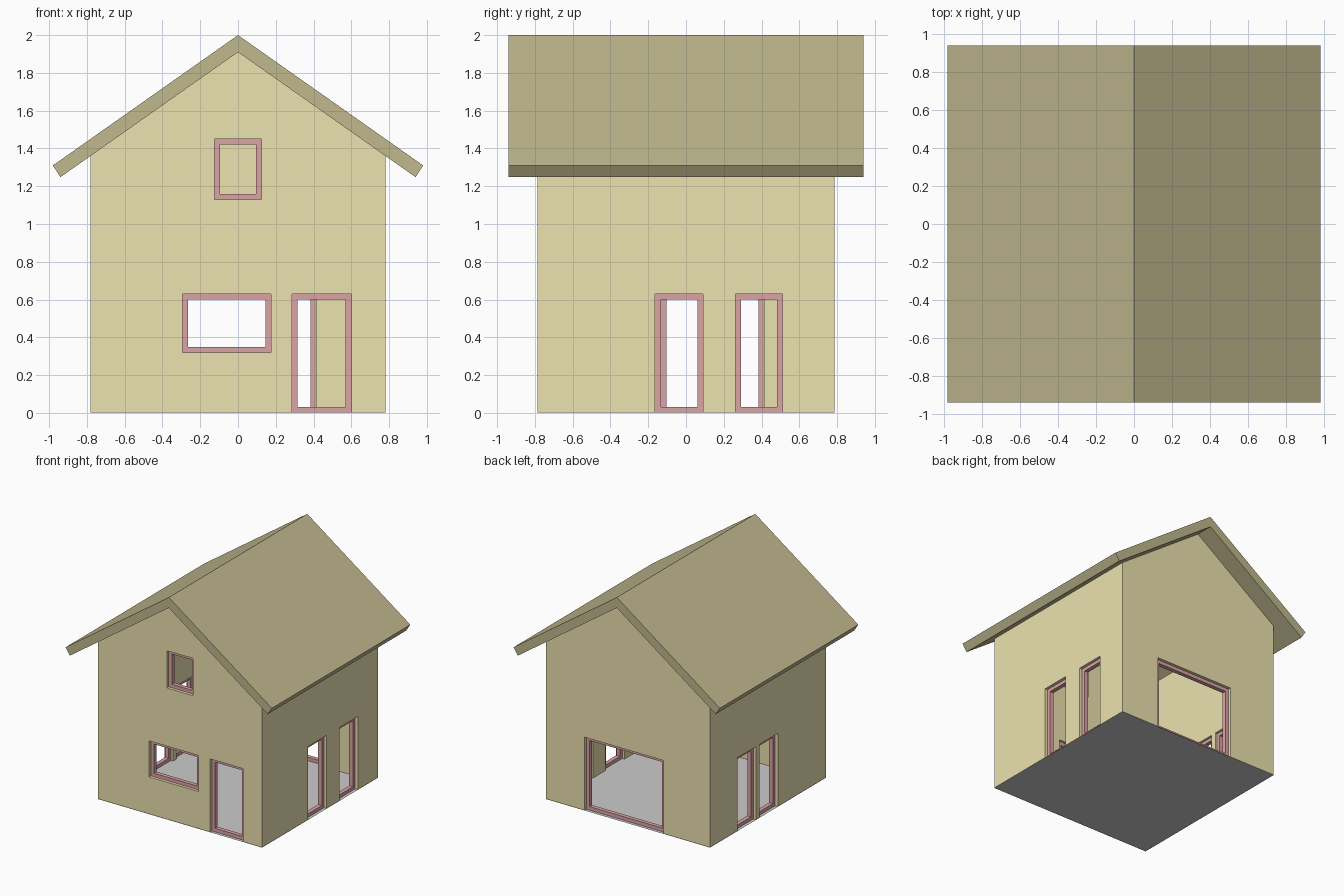
import bpy, bmesh

if "Cube" in bpy.data.objects:
    bpy.data.objects.remove(bpy.data.objects["Cube"])

W, D = 0.78, 0.787          # half width / half depth of the walls
T = 0.08                    # wall thickness
SLOPE = 0.704               # roof pitch
PEAK = 1.91                 # roof underside at the ridge
RECESS, FRAME_DEPTH, BAR = 0.025, 0.035, 0.03
BASE = 0.002                # walls sit just on the floor sheet


def material(name, rgb):
    m = bpy.data.materials.new(name)
    m.diffuse_color = (*rgb, 1)
    m.use_nodes = True
    m.node_tree.nodes["Principled BSDF"].inputs["Base Color"].default_value = m.diffuse_color
    return m


wall_mat = material("wall_yellow", (0.84, 0.76, 0.43))
roof_mat = material("roof_olive", (0.53, 0.48, 0.27))
frame_mat = material("frame_red", (0.71, 0.37, 0.38))


def finish(name, bm, mat=None):
    bmesh.ops.recalc_face_normals(bm, faces=bm.faces)
    me = bpy.data.meshes.new(name)
    bm.to_mesh(me)
    bm.free()
    ob = bpy.data.objects.new(name, me)
    bpy.context.collection.objects.link(ob)
    if mat:
        me.materials.append(mat)
    return ob


def prism(name, profile, half_depth, mat=None):
    """Extrude an x-z profile along y."""
    bm = bmesh.new()
    face = bm.faces.new([bm.verts.new((x, -half_depth, z)) for x, z in profile])
    ext = bmesh.ops.extrude_face_region(bm, geom=[face])["geom"]
    moved = [v for v in ext if isinstance(v, bmesh.types.BMVert)]
    bmesh.ops.translate(bm, verts=moved, vec=(0, 2 * half_depth, 0))
    return finish(name, bm, mat)


def add_box(bm, lo, hi):
    vs = bmesh.ops.create_cube(bm, size=1)["verts"]
    for v in vs:
        v.co = [(a + b) / 2 + c * (b - a) for a, b, c in zip(lo, hi, v.co)]


def cut(ob, cutter):
    mod = ob.modifiers.new("cut", 'BOOLEAN')
    mod.operation, mod.object, mod.solver = 'DIFFERENCE', cutter, 'EXACT'
    cutter.hide_render = True
    cutter.hide_set(True)


def gable(half, base, peak):
    eave = peak - SLOPE * half
    return [(-half, base), (half, base), (half, eave), (0, peak), (-half, eave)]


def wall_box(bm, side, u0, u1, z0, z1, d0, d1):
    """Box on a wall: u along the wall, d inward from its outer face."""
    axis, sign, half = {"front": (1, -1, D), "back": (1, 1, D),
                        "left": (0, -1, W), "right": (0, 1, W)}[side]
    a, b = sorted((sign * (half - d0), sign * (half - d1)))
    if axis == 1:
        add_box(bm, (u0, a, z0), (u1, b, z1))
    else:
        add_box(bm, (a, u0, z0), (b, u1, z1))


# Openings: name, side, start, end, bottom, top
openings = [
    ("front_window", "front", -0.295, 0.175, 0.32, 0.63),
    ("front_door", "front", 0.285, 0.60, 0, 0.63),
    ("upper_window", "front", -0.125, 0.125, 1.13, 1.45),
    ("patio_door", "back", -0.335, 0.413, 0, 0.63),
    ("right_door_a", "right", -0.163, 0.09, 0, 0.63),
    ("right_door_b", "right", 0.262, 0.512, 0, 0.63),
    ("left_door_a", "left", 0.165, 0.413, 0, 0.63),
    ("left_door_b", "left", -0.132, 0.118, 0, 0.63),
]

# Walls: hollow gabled shell
walls = prism("walls", gable(W, BASE, PEAK), D, wall_mat)
room = prism("room_cutter", gable(W - T, -0.2, PEAK + 0.05), D - T, wall_mat)
cut(walls, room)

# Cut the openings
bm = bmesh.new()
for _, side, u0, u1, z0, z1 in openings:
    wall_box(bm, side, u0, u1, z0 if z0 else -0.1, z1, -0.05, T + 0.03)
cut(walls, finish("opening_cutter", bm, wall_mat))

# Recessed frames
for name, side, u0, u1, z0, z1 in openings:
    z0 = max(z0, BASE)
    bm = bmesh.new()
    d = (RECESS, RECESS + FRAME_DEPTH)
    wall_box(bm, side, u0, u1, z0, z0 + BAR, *d)
    wall_box(bm, side, u0, u1, z1 - BAR, z1, *d)
    wall_box(bm, side, u0, u0 + BAR, z0 + BAR, z1 - BAR, *d)
    wall_box(bm, side, u1 - BAR, u1, z0 + BAR, z1 - BAR, *d)
    finish(name + "_frame", bm, frame_mat)

# Roof: two sloping slabs with square-cut eaves
prism("roof", [(0, 2), (0.98, 1.31), (0.94, 1.248), (0, PEAK),
               (-0.94, 1.248), (-0.98, 1.31)], 0.94, roof_mat)

# Floor sheet
bm = bmesh.new()
bm.faces.new([bm.verts.new((x, y, 0)) for x, y in
              ((-W, -D), (W, -D), (W, D), (-W, D))])
finish("floor", bm)
